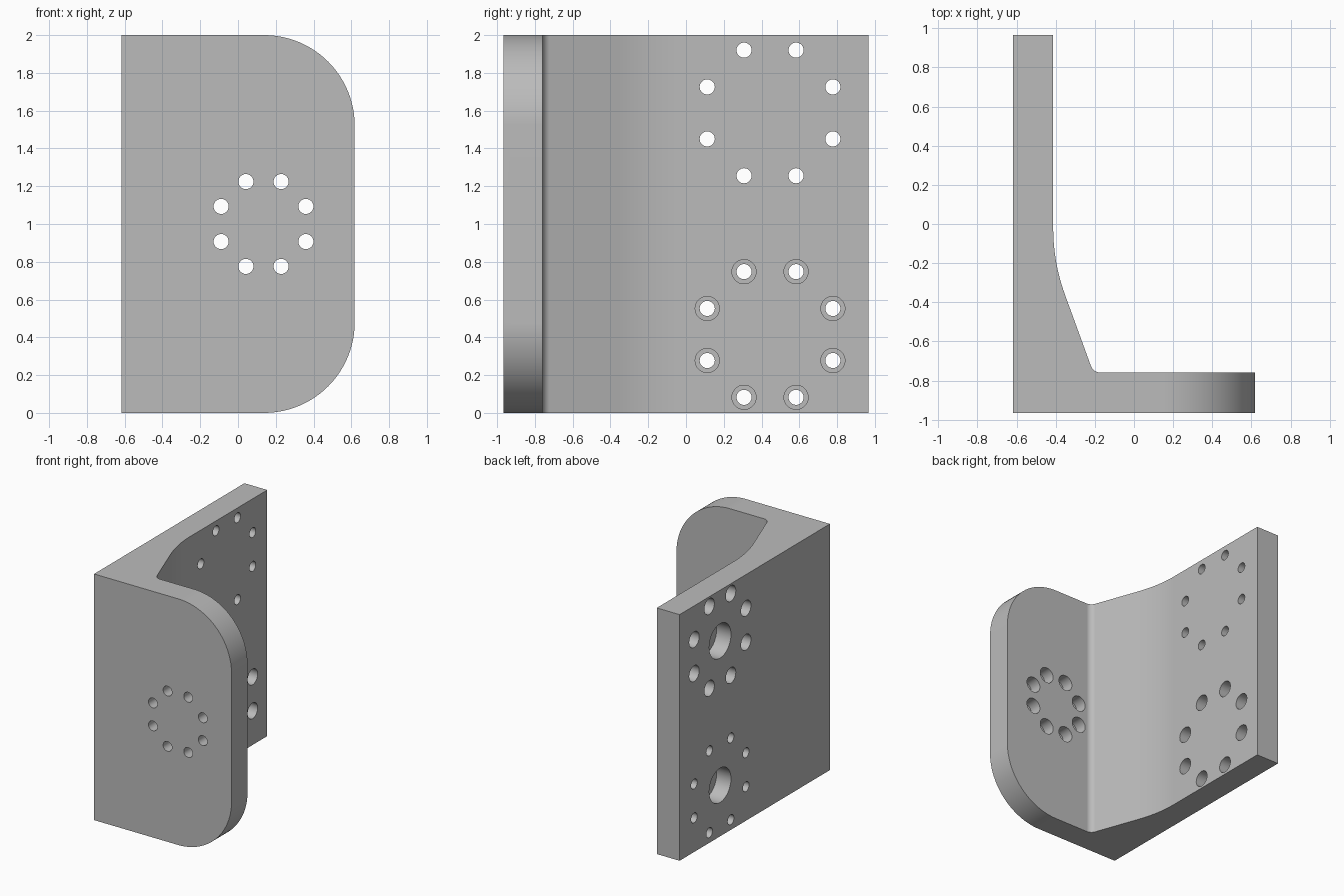
import bpy, bmesh, math
from mathutils import Matrix, Vector

cube = bpy.data.objects.get("Cube")
if cube:
    bpy.data.objects.remove(cube)

W, D, T = 0.618, 0.965, 0.205      # half width, half depth, wall thickness
INNER_X, INNER_Y = -W + T, -D + T  # inner faces of the two walls


def make_object(name, bm):
    bmesh.ops.recalc_face_normals(bm, faces=bm.faces[:])
    mesh = bpy.data.meshes.new(name)
    bm.to_mesh(mesh)
    bm.free()
    obj = bpy.data.objects.new(name, mesh)
    bpy.context.scene.collection.objects.link(obj)
    return obj


def arc(cx, cy, r, start, end, n):
    angles = [math.radians(start + (end - start) * i / n) for i in range(n + 1)]
    return [(cx + r * math.cos(a), cy + r * math.sin(a)) for a in angles]


def prism(name, points, offset):
    bm = bmesh.new()
    face = bm.faces.new([bm.verts.new(p) for p in points])
    ext = bmesh.ops.extrude_face_region(bm, geom=[face])
    verts = [v for v in ext["geom"] if isinstance(v, bmesh.types.BMVert)]
    bmesh.ops.translate(bm, vec=offset, verts=verts)
    return make_object(name, bm)


def add_hole(bm, centre, direction, steps):
    """Stepped round plug: steps are (radius, depth) along the direction."""
    n = 32
    frame = Matrix.Translation(centre) @ Vector(direction).to_track_quat("Z", "Y").to_matrix().to_4x4()
    rings = [[bm.verts.new(frame @ Vector((x, y, depth)))
              for x, y in arc(0, 0, r, 0, 360, n)[:-1]] for r, depth in steps]
    for a, b in zip(rings, rings[1:]):
        for i in range(n):
            j = (i + 1) % n
            bm.faces.new((a[i], a[j], b[j], b[i]))
    bm.faces.new(rings[0])
    bm.faces.new(rings[-1])


def bolt_circle(bm, centre, direction, u, radius, bore_depth):
    steps = [(0.064, -0.1), (0.064, bore_depth), (0.04, bore_depth), (0.04, T + 0.1)]
    for i in range(8):
        a = math.radians(22.5 + 45 * i)
        offset = Vector(u) * math.cos(a) + Vector((0, 0, 1)) * math.sin(a)
        add_hole(bm, Vector(centre) + offset * radius, direction, steps)


# L-shaped plan with a flared inner corner
slope, big_r, small_r = 20, 1.0, 0.055
s = math.radians(slope)
start_y = -0.02
end_x = INNER_X + big_r * (1 - math.cos(s))
end_y = start_y - big_r * math.sin(s)
fillet_y = INNER_Y + small_r
corner_x = end_x + (end_y - INNER_Y) * math.tan(s)
fillet_x = corner_x + small_r * math.tan(math.radians(45 - slope / 2))
plan = [(-W, D), (-W, -D), (W, -D), (W, INNER_Y)]
plan += arc(fillet_x, fillet_y, small_r, 270, 180 + slope, 8)
plan += arc(INNER_X + big_r, start_y, big_r, 180 + slope, 180, 12)
plan += [(INNER_X, D)]
bracket = prism("angle_bracket", [(x, y, -0.1) for x, y in plan], (0, 0, 2.2))

# Rounded free edge of the front wall
r = 0.48
outline = [(-1, 2), (-1, 0)] + arc(W - r, r, r, -90, 0, 24) + arc(W - r, 2 - r, r, 0, 90, 24)
rounding = prism("rounding_cutter", [(x, -1.2, z) for x, z in outline], (0, 2.4, 0))

# Counterbored bolt circles and blind central pockets
bm = bmesh.new()
bolt_circle(bm, (0.135, INNER_Y, 1.0), (0, -1, 0), (1, 0, 0), 0.243, 0.1)
bolt_circle(bm, (INNER_X, 0.445, 0.415), (-1, 0, 0), (0, 1, 0), 0.36, 0.12)
bolt_circle(bm, (-W, 0.445, 1.588), (1, 0, 0), (0, 1, 0), 0.36, 0.12)
for z in (0.415, 1.588):
    add_hole(bm, (-W, 0.445, z), (1, 0, 0), [(0.14, -0.1), (0.14, 0.13)])
holes = make_object("hole_cutter", bm)

for cutter, operation in ((rounding, "INTERSECT"), (holes, "DIFFERENCE")):
    mod = bracket.modifiers.new(cutter.name, "BOOLEAN")
    mod.operation, mod.object, mod.solver = operation, cutter, "EXACT"
    cutter.hide_render = True

# Bake the cuts and remove the cutters
graph = bpy.context.evaluated_depsgraph_get()
baked = bpy.data.meshes.new_from_object(bracket.evaluated_get(graph))
bracket.modifiers.clear()
bracket.data = baked
for cutter in (rounding, holes):
    bpy.data.objects.remove(cutter)

# Single grey material
grey = bpy.data.materials.new("plain_grey")
grey.use_nodes = True
colour = (0.5, 0.5, 0.5, 1)
grey.diffuse_color = colour
grey.node_tree.nodes["Principled BSDF"].inputs["Base Color"].default_value = colour
baked.materials.clear()
baked.materials.append(grey)

# Smooth curves, crisp edges
bpy.ops.object.select_all(action="DESELECT")
bracket.select_set(True)
bpy.context.view_layer.objects.active = bracket
bpy.ops.object.shade_smooth_by_angle(angle=math.radians(30))
weighted = bracket.modifiers.new("weighted_normals", "WEIGHTED_NORMAL")
weighted.keep_sharp = True
